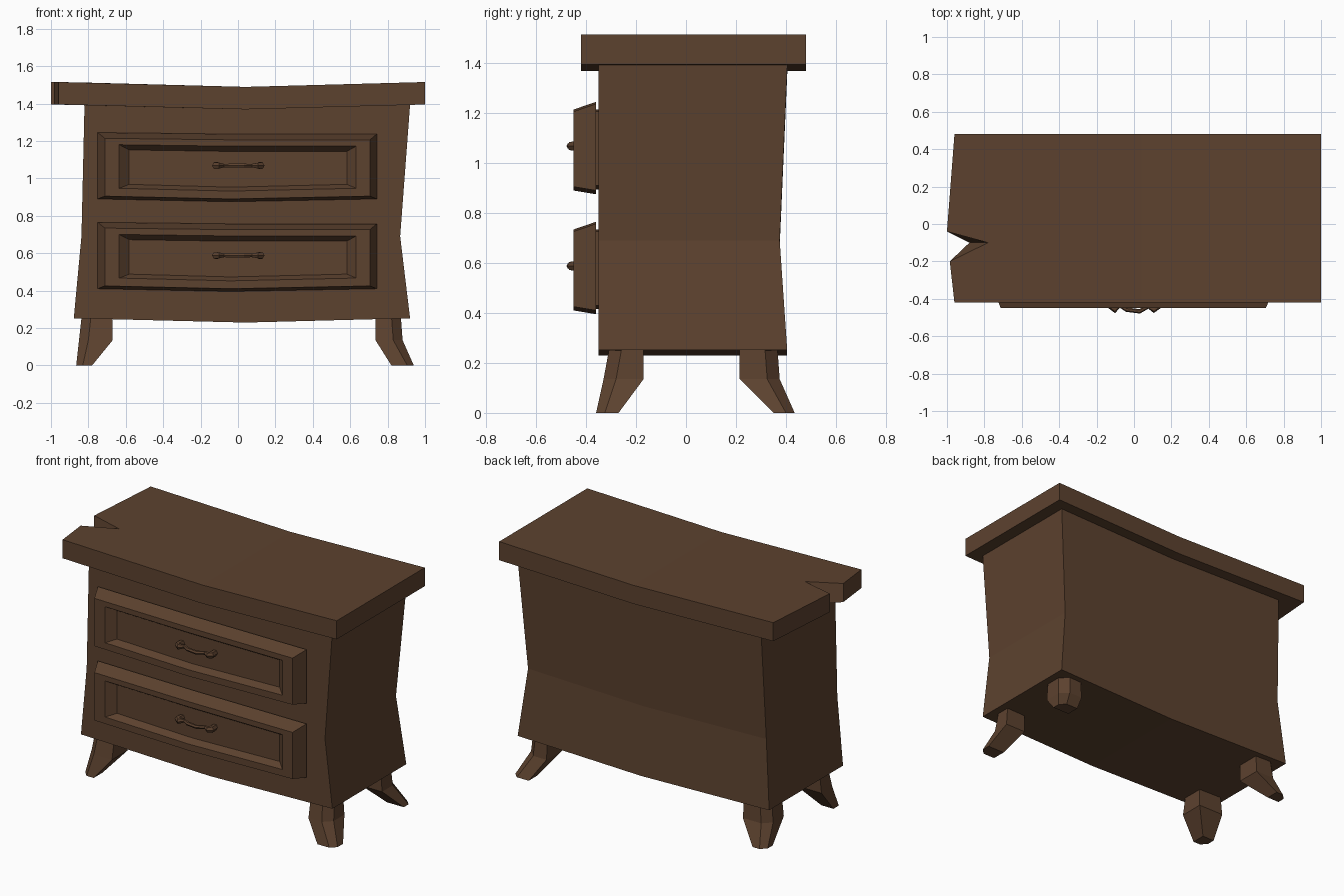
import bpy, bmesh, math
from mathutils import Vector

if "Cube" in bpy.data.objects:
    bpy.data.objects.remove(bpy.data.objects["Cube"])

wood = bpy.data.materials.new("brown wood")
wood.diffuse_color = (0.108, 0.054, 0.028, 1)
wood.use_nodes = True
wood.node_tree.nodes["Principled BSDF"].inputs["Base Color"].default_value = wood.diffuse_color


def loft(name, rings, caps=None):
    """Skin a list of equal-length point loops and cap both ends."""
    bm = bmesh.new()
    loops = [[bm.verts.new(p) for p in ring] for ring in rings]
    n = len(loops[0])
    for a, b in zip(loops, loops[1:]):
        for i in range(n):
            j = (i + 1) % n
            bm.faces.new((a[i], a[j], b[j], b[i]))
    for loop in (loops[0], loops[-1]):
        for cap in caps or [range(n)]:
            bm.faces.new([loop[i] for i in cap])
    bmesh.ops.recalc_face_normals(bm, faces=bm.faces)
    mesh = bpy.data.meshes.new(name)
    bm.to_mesh(mesh)
    bm.free()
    mesh.materials.append(wood)
    obj = bpy.data.objects.new(name, mesh)
    bpy.context.collection.objects.link(obj)
    return obj


SPLIT = [(0, 1, 4, 5), (1, 2, 3, 4)]
MID = 0.04


def sag(x, z, depth):
    """Height that is z at the ends and dips in the middle."""
    return z - depth * max(0, 1 - abs(x - MID) / 0.96)


# Sagging top board with a split in its left end
edge = [(-0.96, -0.42), (MID, -0.42), (1, -0.42), (1, 0.48), (MID, 0.48),
        (-0.96, 0.48), (-1, -0.04), None, (-0.985, -0.2)]
board = []
for z, notch in ((1.395, -0.88), (1.515, -0.78)):
    pts = [p or (notch, -0.1) for p in edge]
    board.append([(x, y, sag(x, z, 0.026)) for x, y in pts])
loft("top_board", board, [(0, 1, 4, 5, 6, 7, 8), (1, 2, 3, 4)])

# Body, pinched at the back and right side
body = []
for z, xl, xr, yb in ((0.252, -0.878, 0.92, 0.405), (0.69, -0.837, 0.867, 0.375),
                      (1.42, -0.82, 0.922, 0.407)):
    body.append([(x, y, z - d) for x, y, d in (
        (xl, -0.35, 0), (MID, -0.35, 0.023), (xr, -0.35, 0),
        (xr, yb, 0), (MID, yb, 0.023), (xl, yb, 0))])
loft("body", body, SPLIT)


# Drawer: neck, bevelled block and sunken panel in one loft
def drawer(name, dz):
    rings = []
    for y, xl, xr, zt, zb in ((-0.34, -0.70, 0.69, 1.21, 0.91),
                              (-0.36, -0.70, 0.69, 1.21, 0.91),
                              (-0.36, -0.75, 0.742, 1.241, 0.89),
                              (-0.45, -0.712, 0.705, 1.21, 0.905),
                              (-0.45, -0.635, 0.632, 1.176, 0.947),
                              (-0.405, -0.582, 0.582, 1.148, 0.968)):
        rings.append([(x, y, z + dz) for x, z in (
            (xl, zt + 0.004), (-0.04, zt - 0.004), (xr, zt - 0.004),
            (xr, zb), (-0.04, zb - 0.015), (xl, zb))])
    loft(name, rings, SPLIT)


# Wavy handle swept along a path: x, y, radius
def handle(name, z):
    path = [(-0.115, -0.395, 0.018), (-0.118, -0.445, 0.021), (-0.105, -0.458, 0.019),
            (-0.075, -0.437, 0.011), (-0.04, -0.458, 0.012), (0.03, -0.467, 0.012),
            (0.075, -0.442, 0.011), (0.108, -0.458, 0.018), (0.121, -0.447, 0.021),
            (0.119, -0.395, 0.018)]
    rings = []
    for i, (x, y, r) in enumerate(path):
        a, b = path[max(i - 1, 0)], path[min(i + 1, len(path) - 1)]
        t = Vector((b[0] - a[0], b[1] - a[1], 0)).normalized()
        side = Vector((-t.y, t.x, 0))
        rings.append([Vector((x, y, z)) + r * (side * math.cos(k * math.pi / 3)
                      + Vector((0, 0, math.sin(k * math.pi / 3)))) for k in range(6)])
    loft(name, rings)


for label, dz in (("upper", 0), ("lower", -0.48)):
    drawer(label + "_drawer", dz)
    handle(label + "_handle", 1.068 + dz)


# Splayed legs with a chamfered outer corner; rings: z, x in/out, y in/out, chamfer
def leg(name, sx, sy, levels):
    rings = []
    for z, xi, xo, yi, yo, c in levels:
        rings.append([(sx * x, sy * y, z) for x, y in (
            (xi, yi), (xo, yi), (xo, yo - c), (xo - c, yo), (xi, yo))])
    loft(name, rings)


for sx, xname in ((-1, "left"), (1, "right")):
    feet = {-1: (0.78, 0.865, 0.67, 0.85, 0.835), 1: (0.82, 0.94, 0.735, 0.88, 0.87)}[sx]
    xf, xfo, xi, xk, xt = feet
    for sy, yname, yf, yfo, yi, yk, yt in ((-1, "front", 0.27, 0.36, 0.17, 0.33, 0.305),
                                           (1, "back", 0.35, 0.435, 0.215, 0.375, 0.365)):
        leg(f"{yname}_{xname}_leg", sx, sy, (
            (0, xf, xfo, yf, yfo, 0.035),
            (0.135, xi, xk, yi, yk, 0.05),
            (0.27, xi, xt, yi, yt, 0.05)))
